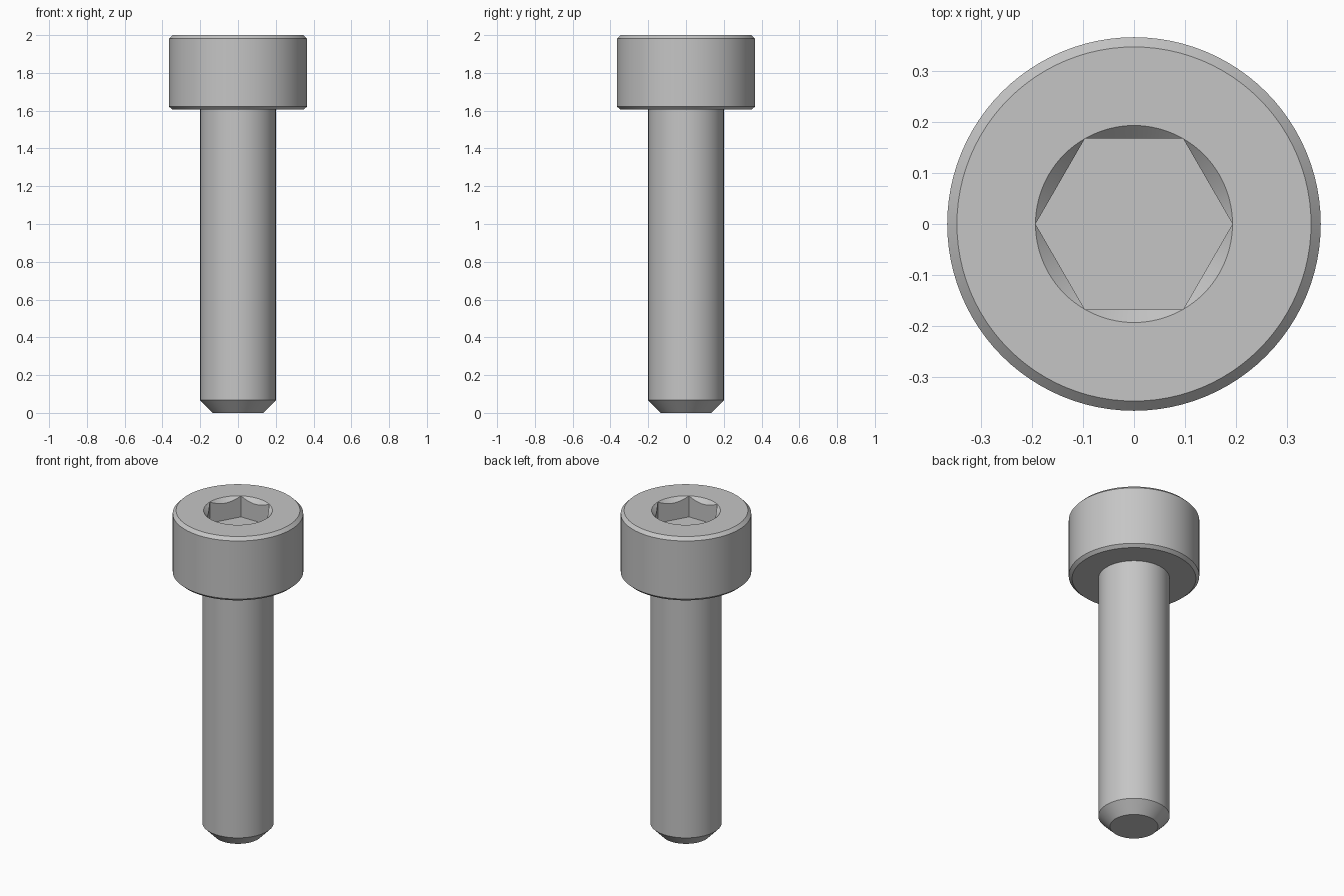
import bpy, bmesh, math

SEGMENTS = 96

cube = bpy.data.objects.get("Cube")
if cube:
    bpy.data.objects.remove(cube)

steel = bpy.data.materials.new("grey steel")
steel.use_nodes = True
colour = (0.56, 0.56, 0.56, 1)
steel.diffuse_color = colour
steel.node_tree.nodes["Principled BSDF"].inputs["Base Color"].default_value = colour


def lathe(name, rings, cap_start=False, cap_end=False):
    """Skin rings; each ring maps an angle to (radius, height)."""
    bm = bmesh.new()
    angles = [math.tau * i / SEGMENTS for i in range(SEGMENTS)]
    loops = []
    for ring in rings:
        loop = []
        for a in angles:
            r, z = ring(a) if callable(ring) else ring
            loop.append(bm.verts.new((r * math.cos(a), r * math.sin(a), z)))
        loops.append(loop)
    for low, high in zip(loops, loops[1:]):
        for i in range(SEGMENTS):
            j = (i + 1) % SEGMENTS
            bm.faces.new((low[i], low[j], high[j], high[i]))
    if cap_start:
        bm.faces.new(loops[0][::-1])
    if cap_end:
        bm.faces.new(loops[-1])
    bmesh.ops.remove_doubles(bm, verts=bm.verts, dist=1e-5)
    mesh = bpy.data.meshes.new(name)
    bm.to_mesh(mesh)
    bm.free()
    mesh.materials.append(steel)
    obj = bpy.data.objects.new(name, mesh)
    bpy.context.collection.objects.link(obj)
    bpy.ops.object.select_all(action='DESELECT')
    obj.select_set(True)
    bpy.context.view_layer.objects.active = obj
    bpy.ops.object.shade_smooth_by_angle(angle=math.radians(25))
    return obj


# Hexagonal socket with a conical lead-in
SOCKET_R, TOP, FLOOR = 0.193, 2.0, 1.87


def hex_radius(a):
    return SOCKET_R * math.cos(math.pi / 6) / math.cos(a % (math.pi / 3) - math.pi / 6)


def lead_in(a):
    r = hex_radius(a)
    return r, TOP - (SOCKET_R - r)


def socket_floor(a):
    return hex_radius(a), FLOOR


# Shaft with a chamfered tip
lathe("shaft", [(0.135, 0), (0.2, 0.067), (0.2, 1.605)], cap_start=True)

# Head with chamfered rims and the socket
lathe("head", [(0.2, 1.605), (0.347, 1.605), (0.366, 1.622), (0.366, 1.981),
               (0.347, TOP), (SOCKET_R, TOP), lead_in, socket_floor], cap_end=True)
